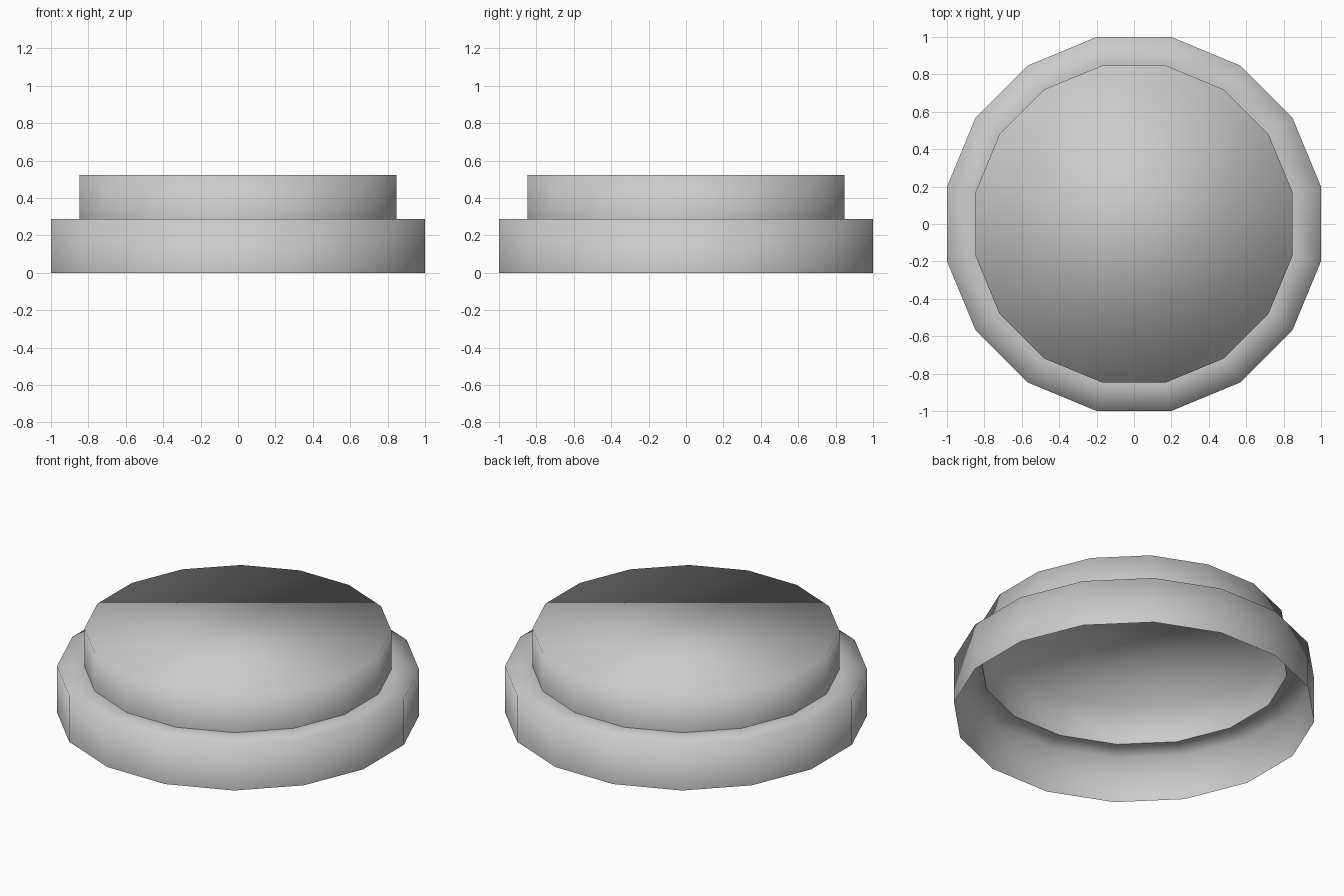
import bpy, bmesh, math

if "Cube" in bpy.data.objects:
    bpy.data.objects.remove(bpy.data.objects["Cube"])

SIDES = 16
STEP = 2 * math.pi / SIDES
FLAT = math.cos(STEP / 2)  # flat-to-flat size -> corner radius


def shell(name, profile, cap=False):
    """Sixteen-sided smooth shell from (flat radius, height) points, optionally capped on top."""
    bm = bmesh.new()
    rings = []
    for r, z in profile:
        rings.append([bm.verts.new((r / FLAT * math.cos((i + 0.5) * STEP),
                                    r / FLAT * math.sin((i + 0.5) * STEP), z))
                      for i in range(SIDES)])
    for low, high in zip(rings, rings[1:]):
        for i in range(SIDES):
            j = (i + 1) % SIDES
            bm.faces.new((low[i], low[j], high[j], high[i]))
    if cap:
        bm.faces.new(rings[-1])
    for f in bm.faces:
        f.smooth = True
    mesh = bpy.data.meshes.new(name)
    bm.to_mesh(mesh)
    bm.free()
    ob = bpy.data.objects.new(name, mesh)
    bpy.context.collection.objects.link(ob)
    return ob


# Wide lower band, open underneath, with a ledge on top
shell("lower_band", [(1.0, 0.0), (1.0, 0.287), (0.848, 0.287)])

# Narrower upper drum with a closed top
shell("upper_drum", [(0.848, 0.287), (0.848, 0.523)], cap=True)
